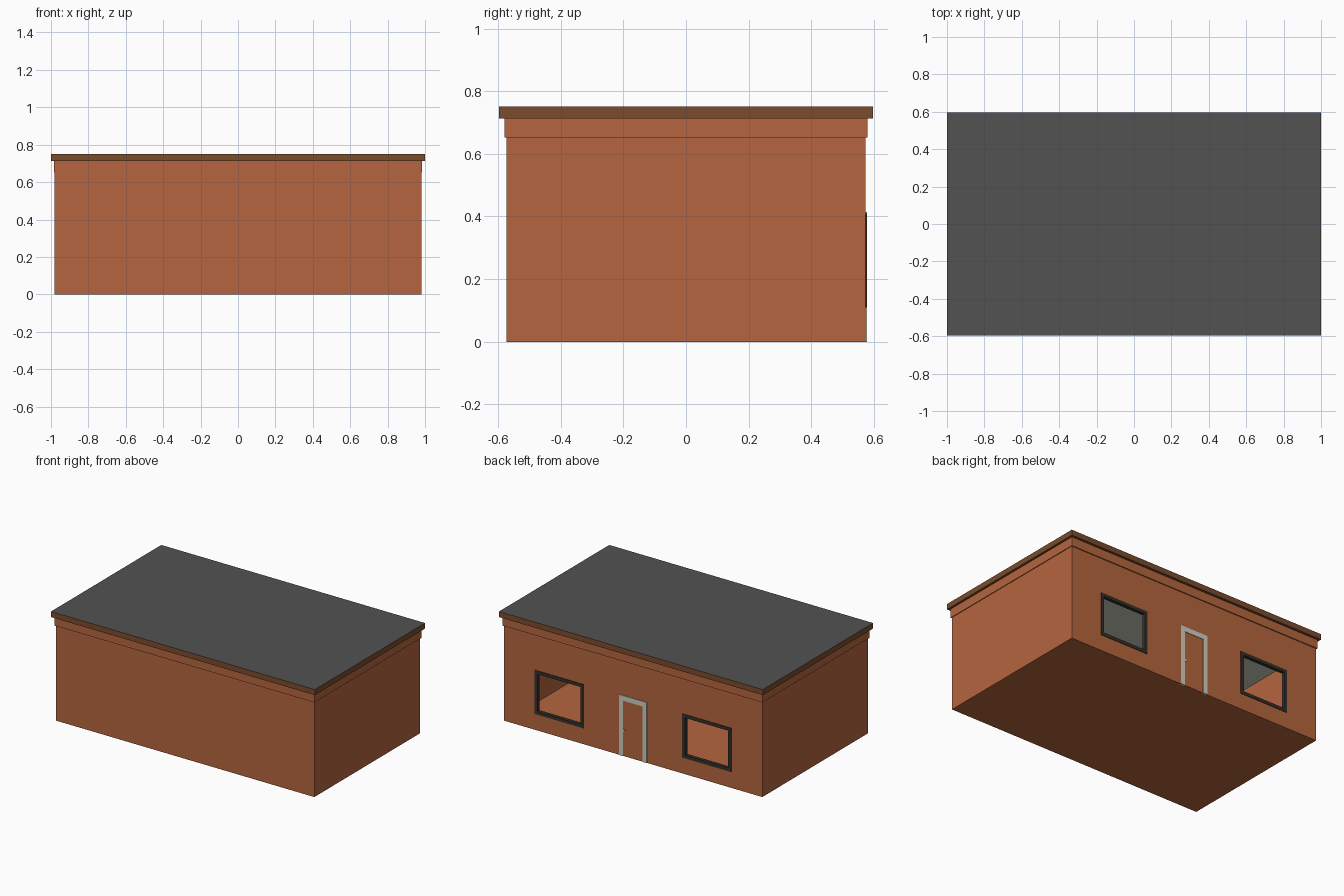
import bpy, bmesh

if "Cube" in bpy.data.objects:
    bpy.data.objects.remove(bpy.data.objects["Cube"])


def material(name, hex_code):
    def lin(c):
        c /= 255
        return c / 12.92 if c <= 0.04045 else ((c + 0.055) / 1.055) ** 2.4
    m = bpy.data.materials.new(name)
    m.diffuse_color = [lin(int(hex_code[i:i + 2], 16)) for i in (0, 2, 4)] + [1]
    m.use_nodes = True
    m.node_tree.nodes["Principled BSDF"].inputs["Base Color"].default_value = m.diffuse_color
    return m


brick = material("brick", "B5653E")
fascia = material("brown fascia", "7A4B2C")
roofing = material("dark grey roofing", "525252")
dark = material("dark window frame", "35302B")
pale = material("pale grey paint", "CFCFC0")


def box(name, lo, hi, *mats):
    """Axis-aligned box from its lowest to its highest corner."""
    bm = bmesh.new()
    bmesh.ops.create_cube(bm, size=1)
    for v in bm.verts:
        v.co = [hi[i] if v.co[i] > 0 else lo[i] for i in range(3)]
    mesh = bpy.data.meshes.new(name)
    bm.to_mesh(mesh)
    bm.free()
    for m in mats:
        mesh.materials.append(m)
    ob = bpy.data.objects.new(name, mesh)
    bpy.context.collection.objects.link(ob)
    return ob


def cut(target, cutter):
    mod = target.modifiers.new("cut", "BOOLEAN")
    mod.operation = "DIFFERENCE"
    mod.solver = "EXACT"
    mod.object = cutter
    bpy.context.view_layer.objects.active = target
    bpy.ops.object.modifier_apply(modifier=mod.name)
    bpy.data.objects.remove(cutter)


WX, WY, WALL_TOP = 0.98, 0.573, 0.652   # wall half sizes and height
T = 0.02                                # wall thickness
WIN_X, WIN_W, WIN_Z0, WIN_Z1 = 0.56, 0.185, 0.11, 0.41

# Hollow brick shell, open at the top, with two rear window openings
walls = box("walls", (-WX, -WY, 0), (WX, WY, WALL_TOP), brick)
cut(walls, box("room_cutter", (-WX + T, -WY + T, 0.005), (WX - T, WY - T, 0.8), brick))
for s in (-1, 1):
    cut(walls, box("window_cutter", (s * WIN_X - WIN_W + 0.004, WY - 0.1, WIN_Z0 + 0.004),
                   (s * WIN_X + WIN_W - 0.004, WY + 0.1, WIN_Z1 - 0.004), brick))

# Ceiling, brick band and roof slab
box("ceiling", (-WX + T, -WY + T, 0.645), (WX - T, WY - T, 0.653), pale)
box("brick_band", (-0.985, -0.58, 0.652), (0.985, 0.58, 0.714), brick)
roof = box("roof_slab", (-1, -0.597, 0.713), (1, 0.597, 0.751), fascia, roofing)
for p in roof.data.polygons:
    p.material_index = 1 if p.normal.z > 0.5 else 0

# Window frames
for s, side in ((-1, "left"), (1, "right")):
    x0, x1 = s * WIN_X - WIN_W, s * WIN_X + WIN_W
    frame = box(side + "_window_frame", (x0, WY - 0.02, WIN_Z0), (x1, WY + 0.004, WIN_Z1), dark)
    cut(frame, box("frame_cutter", (x0 + 0.022, WY - 0.1, WIN_Z0 + 0.022),
                   (x1 - 0.022, WY + 0.1, WIN_Z1 - 0.022), dark))

# Rear door: frame, brick-coloured leaf and handle
door = box("door_frame", (-0.105, WY - 0.01, 0), (0.105, WY + 0.004, 0.415), pale)
cut(door, box("door_cutter", (-0.073, WY - 0.1, -0.1), (0.075, WY + 0.1, 0.38), pale))
box("door_leaf", (-0.073, WY - 0.005, 0.001), (0.075, WY + 0.001, 0.38), brick)
box("door_handle", (0.062, WY, 0.17), (0.08, WY + 0.005, 0.185), pale)
